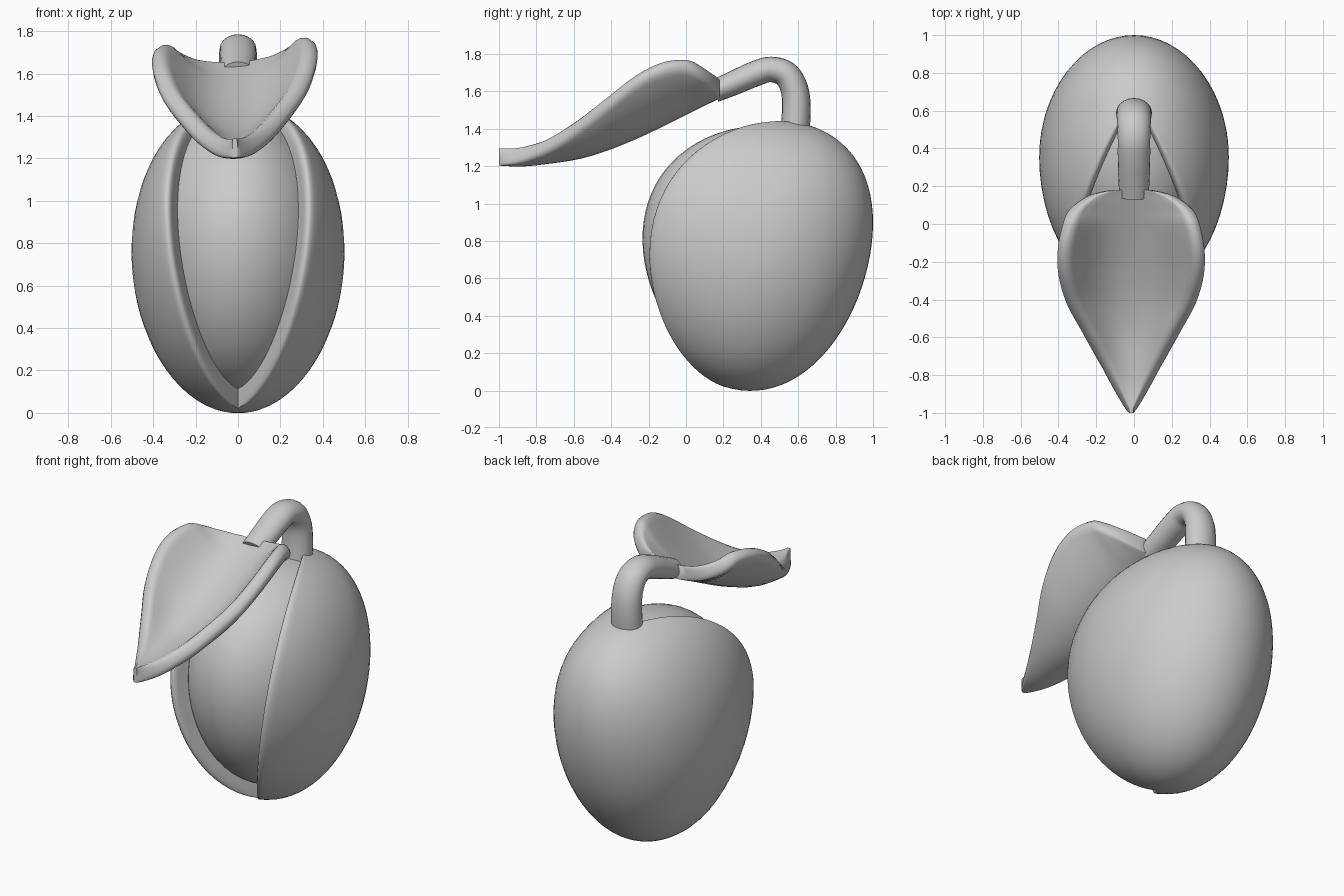
import bpy, bmesh
from math import sin, cos, pi, radians
from mathutils import Vector

if "Cube" in bpy.data.objects:
    bpy.data.objects.remove(bpy.data.objects["Cube"])


def make_object(name, verts, faces, angle=40):
    mesh = bpy.data.meshes.new(name)
    mesh.from_pydata(verts, [], faces)
    bm = bmesh.new()
    bm.from_mesh(mesh)
    bmesh.ops.remove_doubles(bm, verts=bm.verts, dist=0.0005)
    bmesh.ops.recalc_face_normals(bm, faces=bm.faces)
    bm.to_mesh(mesh)
    bm.free()
    ob = bpy.data.objects.new(name, mesh)
    bpy.context.collection.objects.link(ob)
    bpy.ops.object.select_all(action='DESELECT')
    ob.select_set(True)
    bpy.context.view_layer.objects.active = ob
    bpy.ops.object.shade_smooth_by_angle(angle=radians(angle))
    return ob


def grid_faces(rows, cols, wrap=False, caps=False):
    last = cols if wrap else cols - 1
    faces = [(i * cols + j, i * cols + (j + 1) % cols,
              (i + 1) * cols + (j + 1) % cols, (i + 1) * cols + j)
             for i in range(rows - 1) for j in range(last)]
    if caps:
        faces += [tuple(range(cols)), tuple(range((rows - 1) * cols, rows * cols))]
    return faces


def spline(points, u):
    # Catmull-Rom through control points, u in 0..1
    p = [Vector(q) for q in points]
    f = u * (len(p) - 1)
    i = min(int(f), len(p) - 2)
    t = f - i
    a, b, c, d = p[max(i - 1, 0)], p[i], p[i + 1], p[min(i + 2, len(p) - 1)]
    return 0.5 * (2 * b + (c - a) * t + (2 * a - 5 * b + 4 * c - d) * t * t
                  + (3 * b - a - 3 * c + d) * t ** 3)


def body_point(lat, theta, half_x, front, back, half_s, r=1.0, lift=0.0):
    # egg-shaped point on a leaning axis; theta = 0 faces the front
    s = r * half_s * sin(lat) + lift
    facing = max(0.0, cos(theta))
    ring = r * cos(lat) * (1 + (0.02 + 0.14 * facing) * s)
    n = ring * (-cos(theta)) * (front if facing else back)
    n += (0.14 if s < 0 else 0.17) * s * s
    x = half_x * ring * sin(theta)
    return (x, 0.353 + 0.305 * s + 0.951 * n, 0.745 + 0.952 * s - 0.309 * n)


LATS = [-pi / 2 + pi * i / 40 for i in range(41)]

# Husk: split shell with a rounded lip on both sides of the opening
lip = [(43.5, 0.72), (43, 0.82), (42.2, 0.89), (41.6, 0.93), (41.6, 0.96),
       (42.3, 0.983), (43.6, 0.995), (45.5, 1.0)]
section = lip + [(48 + 264 * i / 44, 1.0) for i in range(45)]
section += [(360 - a, r) for a, r in reversed(lip)]
verts = [body_point(lat, radians(a), 0.502, 0.76, 0.618, 0.735, r)
         for lat in LATS for a, r in section]
make_object("husk", verts, grid_faces(len(LATS), len(section)), 60)

# Kernel inside the opening
verts = [body_point(lat, 2 * pi * j / 48, 0.44, 0.605, 0.5, 0.67, 1.0, 0.025)
         for lat in LATS for j in range(48)]
make_object("kernel", verts, grid_faces(len(LATS), 48, True))

# Stem: bent tube, (y, z, radius)
path = [(0.58, 1.36, 0.078), (0.59, 1.5, 0.077), (0.58, 1.61, 0.074),
        (0.535, 1.69, 0.071), (0.45, 1.717, 0.068), (0.36, 1.69, 0.068),
        (0.25, 1.642, 0.065), (0.15, 1.60, 0.06)]
N, M = 40, 20
verts = []
for i in range(N):
    u = i / (N - 1)
    p = spline(path, u)
    d = spline(path, min(u + 0.01, 1)) - spline(path, max(u - 0.01, 0))
    t = Vector((d.x, d.y)).normalized()
    for j in range(M):
        a = 2 * pi * j / M
        verts.append(((p.z + 0.018) * cos(a),
                      p.x - t.y * p.z * sin(a), p.y + t.x * p.z * sin(a)))
make_object("stem", verts, grid_faces(N, M, True, True))

# Leaf: thick cupped blade with a round rim, (y, half width, centre height, edge rise)
rows = [(0.18, 0.11, 1.65, 0.01), (0.15, 0.22, 1.635, 0.055), (0.08, 0.31, 1.60, 0.145),
        (0.0, 0.345, 1.56, 0.225), (-0.13, 0.37, 1.495, 0.275), (-0.27, 0.367, 1.43, 0.27),
        (-0.42, 0.325, 1.37, 0.215), (-0.57, 0.245, 1.325, 0.145), (-0.73, 0.16, 1.30, 0.065),
        (-0.88, 0.08, 1.285, 0.02), (-1.0, 0.012, 1.29, 0.0)]
rim = [(1.0, 1.0), (0.6, 0.95), (0.25, 0.72), (0.05, 0.35)]   # inset, thickness share
half = [(k / 6, 0.0, 1.0) for k in range(-5, 6)]
right = [(1, i, o) for i, o in rim] + [(1, i, -o) for i, o in reversed(rim)]
loop = half + right + [(-k, i, -o) for k, i, o in half] + [(-k, i, -o) for k, i, o in right]
R = 41
verts = []
for i in range(R):
    y, h, z, rise = spline(rows, i / (R - 1))
    inset = min(0.035, 0.25 * h)
    for k, e, o in loop:
        x = k * (h - inset) + k * inset * (1 - e) if abs(k) == 1 else k * (h - inset)
        q = x / h
        normal = Vector((-2 * rise * q / h, 1)).normalized() * 0.045 * o
        verts.append((x + normal.x - 0.015, y,
                      z - 0.042 + rise * abs(q) ** 2.2 + normal.y + 0.05 * x))
make_object("leaf", verts, grid_faces(R, len(loop), True, True), 60)
